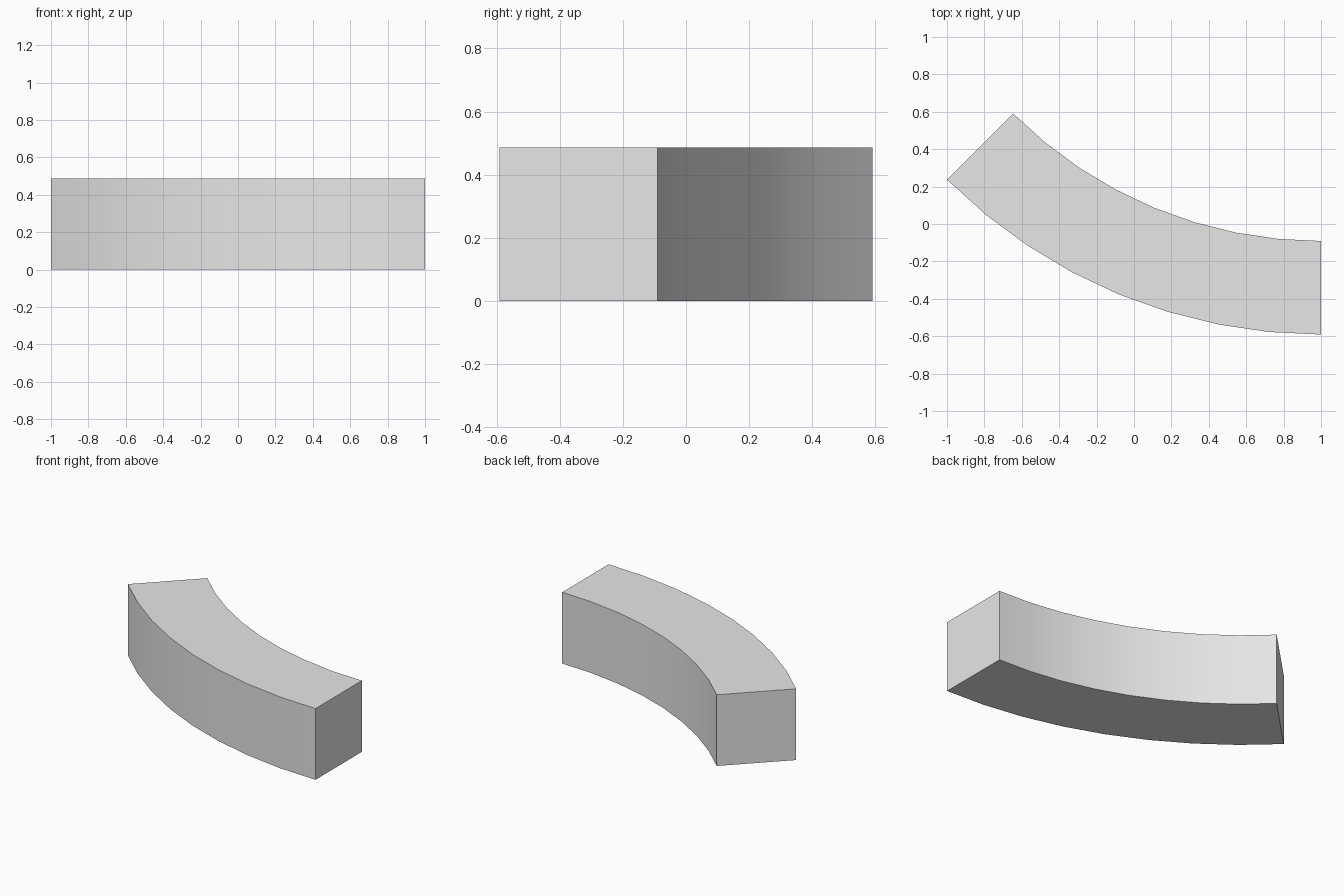
import bpy, bmesh, math

if "Cube" in bpy.data.objects:
    bpy.data.objects.remove(bpy.data.objects["Cube"], do_unlink=True)

# Arc dimensions: an eighth of a ring
OUTER, INNER, HEIGHT = 2.828, 2.328, 0.487
CENTRE_X, CENTRE_Y = 1.0, 2.237
SEGMENTS, SWEEP = 8, math.radians(45)

grey = bpy.data.materials.new("light grey")
grey.use_nodes = True
colour = (0.8, 0.8, 0.8, 1)
grey.diffuse_color = colour
grey.node_tree.nodes["Principled BSDF"].inputs["Base Color"].default_value = colour

# Rectangular end section, swept about the ring centre
bm = bmesh.new()
section = [bm.verts.new((CENTRE_X, CENTRE_Y - r, z))
           for r, z in ((OUTER, 0), (INNER, 0), (INNER, HEIGHT), (OUTER, HEIGHT))]
start = bm.faces.new(section)
swept = bmesh.ops.spin(bm, geom=[start] + list(start.edges) + section,
                       cent=(CENTRE_X, CENTRE_Y, 0), axis=(0, 0, 1),
                       angle=-SWEEP, steps=SEGMENTS, use_duplicate=False)

# Close the starting end if the sweep consumed it
bmesh.ops.remove_doubles(bm, verts=bm.verts, dist=0.0001)
bmesh.ops.holes_fill(bm, edges=[e for e in bm.edges if e.is_boundary], sides=4)
bmesh.ops.recalc_face_normals(bm, faces=bm.faces)

mesh = bpy.data.meshes.new("curved_block")
bm.to_mesh(mesh)
bm.free()
mesh.materials.append(grey)
block = bpy.data.objects.new("curved_block", mesh)
bpy.context.collection.objects.link(block)

# Smooth curved sides with crisp edges
bpy.context.view_layer.objects.active = block
block.select_set(True)
bpy.ops.object.shade_smooth_by_angle(angle=math.radians(30))
